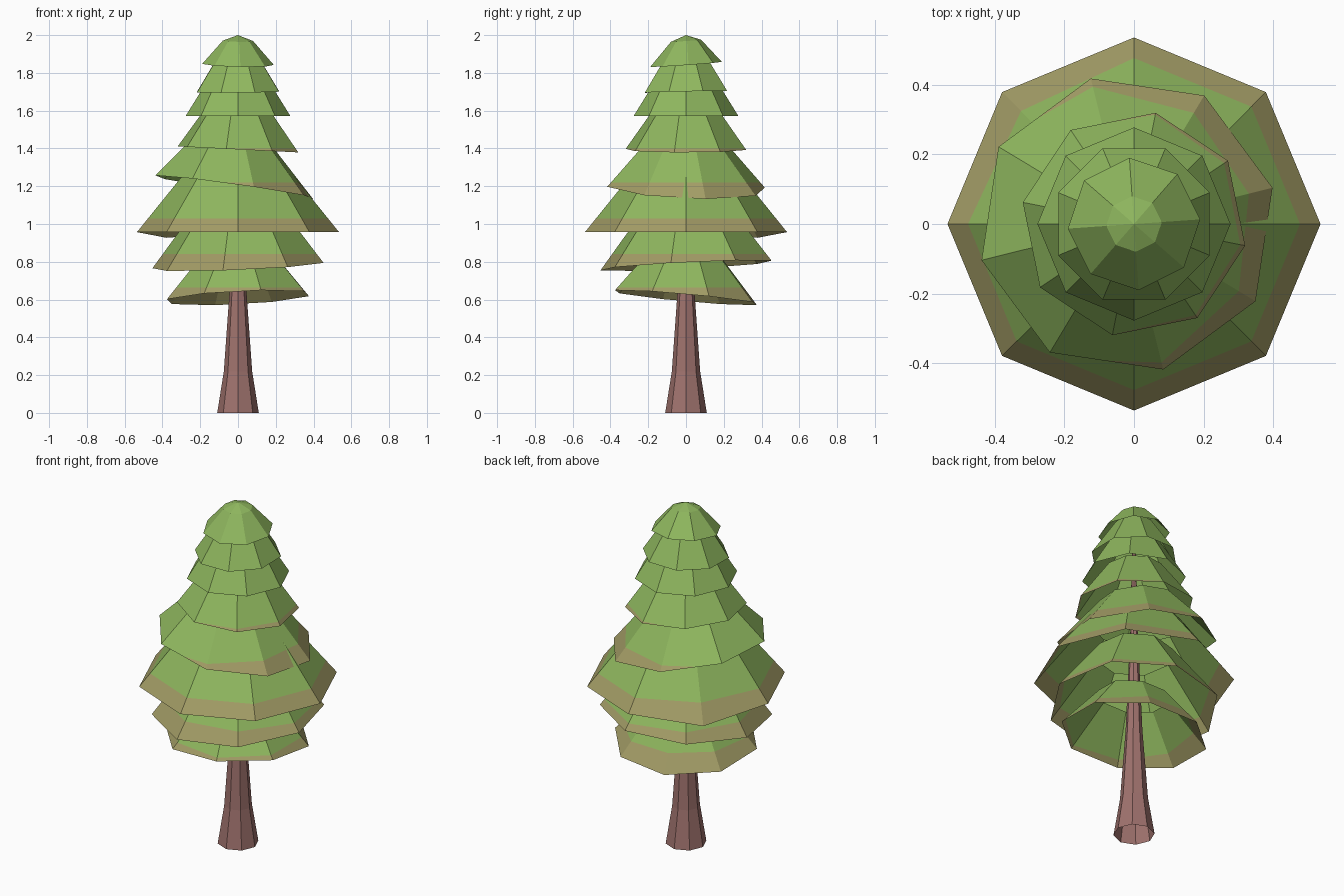
import bpy, bmesh
from math import sin, cos, radians, tau

if "Cube" in bpy.data.objects:
    bpy.data.objects.remove(bpy.data.objects["Cube"])


def material(name, rgb):
    m = bpy.data.materials.new(name)
    m.diffuse_color = (*rgb, 1)
    m.use_nodes = True
    m.node_tree.nodes["Principled BSDF"].inputs["Base Color"].default_value = m.diffuse_color
    return m


GREEN = material("needle green", (0.275, 0.475, 0.113))
OLIVE = material("dry olive edge", (0.365, 0.335, 0.133))
BARK = material("reddish bark", (0.35, 0.17, 0.155))


def shell(name, profile, mats, phase=0, tilt=(0, 0), cx=0, band=None, drop=0):
    """Open eight-sided shell through (radius, height) rings, optionally leaning."""
    bm = bmesh.new()
    rings = []
    for r, z in profile:
        if r == 0:
            rings.append([bm.verts.new((0, 0, z))] * 8)
            continue
        ring = []
        for i in range(8):
            a = radians(phase) + tau * i / 8
            x, y = r * cos(a), r * sin(a)
            ring.append(bm.verts.new((x + cx, y, z + tilt[0] * x + tilt[1] * y)))
        rings.append(ring)
    for lo, hi in zip(rings, rings[1:]):
        for i in range(8):
            j = (i + 1) % 8
            quad = [lo[i], lo[j], hi[j], hi[i]]
            bm.faces.new(list(dict.fromkeys(quad)))
    rings[0][3].co.z -= drop
    # olive edge below a level height
    if band:
        bmesh.ops.bisect_plane(bm, geom=bm.verts[:] + bm.edges[:] + bm.faces[:],
                               plane_co=(0, 0, band), plane_no=(0, 0, 1))
        for f in bm.faces:
            f.material_index = int(f.calc_center_median().z < band)
    me = bpy.data.meshes.new(name)
    bm.to_mesh(me)
    bm.free()
    for m in mats:
        me.materials.append(m)
    ob = bpy.data.objects.new(name, me)
    bpy.context.collection.objects.link(ob)
    return ob


# trunk, flared at the root and thinning up through the branches
shell("trunk", [(0.11, 0), (0.075, 0.22), (0.045, 0.64), (0.02, 1.25), (0.008, 1.9)], [BARK])

# branch tiers: bottom ring, top ring, phase, tilt, x offset, olive height, corner drop
tiers = [
    ((0.395, 0.610), (0.19, 0.850), 18, (0.05, -0.09), 0, 0.665, 0),
    ((0.460, 0.780), (0.21, 1.110), -10, (0.04, 0.05), 0, 0.84, 0),
    ((0.535, 0.957), (0.25, 1.310), 0, (0, 0), 0, 1.03, 0.03),
    ((0.430, 1.195), (0.20, 1.450), 14, (-0.14, -0.04), -0.02, 1.22, 0),
    ((0.325, 1.395), (0.15, 1.640), 34, (-0.05, 0), 0, 1.40, 0),
    ((0.277, 1.572), (0.13, 1.810), 0, (0, 0), 0, None, 0),
    ((0.235, 1.700), (0.10, 1.910), 22.5, (0.01, 0.02), 0, None, 0),
]
for n, (low, high, phase, tilt, cx, band, drop) in enumerate(tiers, 1):
    shell(f"branch_tier_{n}", [low, high], [GREEN, OLIVE], phase, tilt, cx, band, drop)

# closed crown
shell("crown", [(0.19, 1.845), (0.08, 1.97), (0, 2.0)], [GREEN], 4, (-0.02, 0.07))
